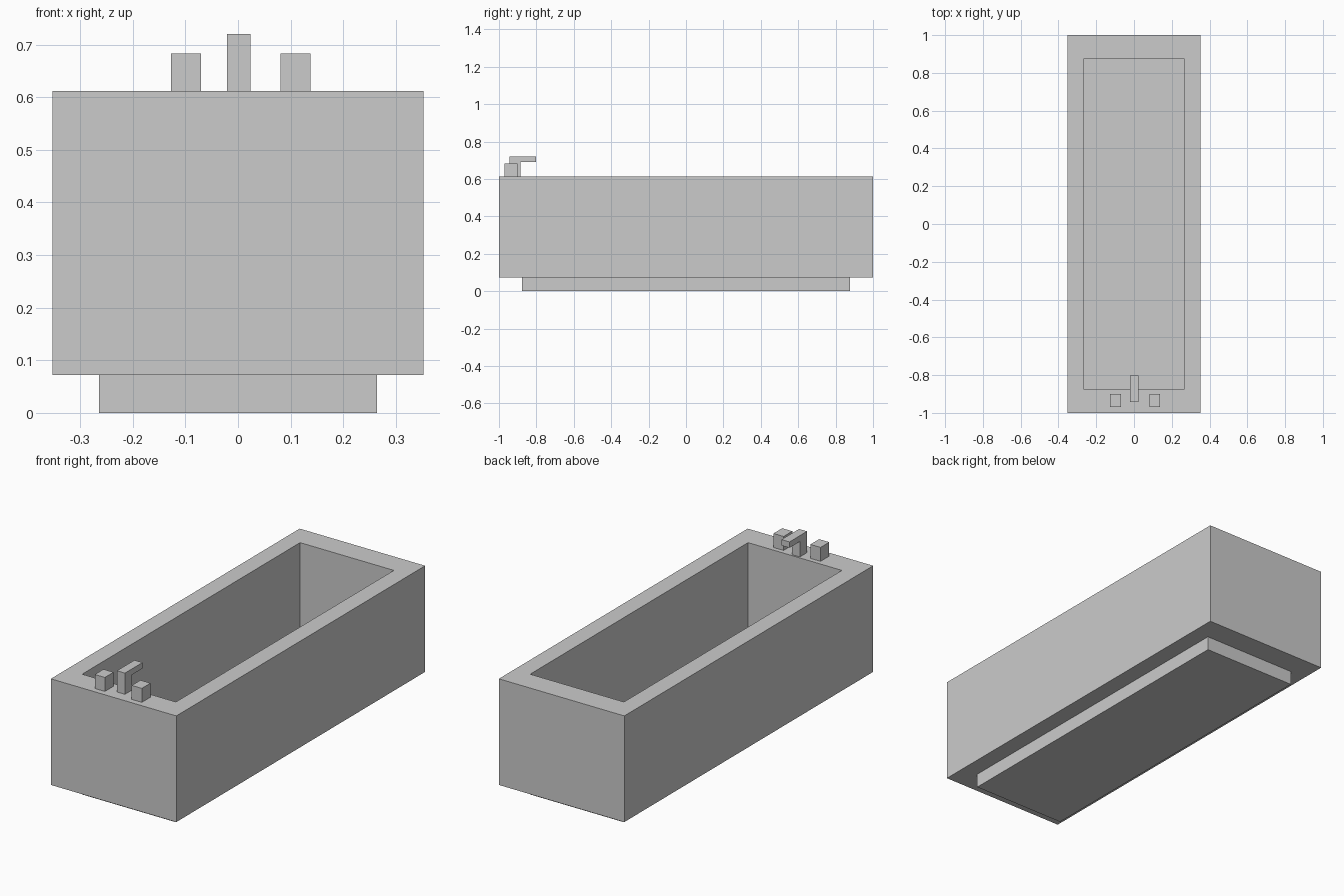
import bpy, bmesh

if "Cube" in bpy.data.objects:
    bpy.data.objects.remove(bpy.data.objects["Cube"])


def finish(bm, name):
    bmesh.ops.recalc_face_normals(bm, faces=bm.faces)
    mesh = bpy.data.meshes.new(name)
    bm.to_mesh(mesh)
    bm.free()
    obj = bpy.data.objects.new(name, mesh)
    bpy.context.collection.objects.link(obj)
    return obj


def stacked_loops(name, loops):
    """Skin rectangles (half x, half y, z) in order and cap both ends."""
    bm = bmesh.new()
    rings = [[bm.verts.new((sx * hx, sy * hy, z))
              for sx, sy in ((-1, -1), (1, -1), (1, 1), (-1, 1))]
             for hx, hy, z in loops]
    for a, b in zip(rings, rings[1:]):
        for i in range(4):
            j = (i + 1) % 4
            bm.faces.new((a[i], a[j], b[j], b[i]))
    bm.faces.new(rings[0])
    bm.faces.new(rings[-1])
    return finish(bm, name)


def extrude_profile(name, profile, x0, x1):
    """Extrude a (y, z) outline along x."""
    bm = bmesh.new()
    face = bm.faces.new([bm.verts.new((x0, y, z)) for y, z in profile])
    ext = bmesh.ops.extrude_face_region(bm, geom=[face])["geom"]
    verts = [v for v in ext if isinstance(v, bmesh.types.BMVert)]
    bmesh.ops.translate(bm, verts=verts, vec=(x1 - x0, 0, 0))
    return finish(bm, name)


HX, HY = 0.353, 1.0        # outer half sizes
IX, IY = 0.264, 0.876      # basin opening and plinth half sizes
BOTTOM, RIM = 0.072, 0.612

# Tub: plinth, outer walls, rim and hollow basin in one shell
stacked_loops("tub", [(IX, IY, 0), (IX, IY, BOTTOM), (HX, HY, BOTTOM),
                      (HX, HY, RIM), (IX, IY, RIM), (IX, IY, 0.078)])

# Faucet: upright column with a spout reaching over the basin
extrude_profile("faucet", [(-0.943, RIM), (-0.885, RIM), (-0.885, 0.69),
                           (-0.802, 0.69), (-0.802, 0.72), (-0.943, 0.72)],
                -0.021, 0.024)

# Tap handles: a block either side of the faucet
for side, x in (("left", -0.127), ("right", 0.081)):
    extrude_profile(side + "_tap_handle", [(-0.97, RIM), (-0.90, RIM),
                                           (-0.90, 0.683), (-0.97, 0.683)],
                    x, x + 0.057)
